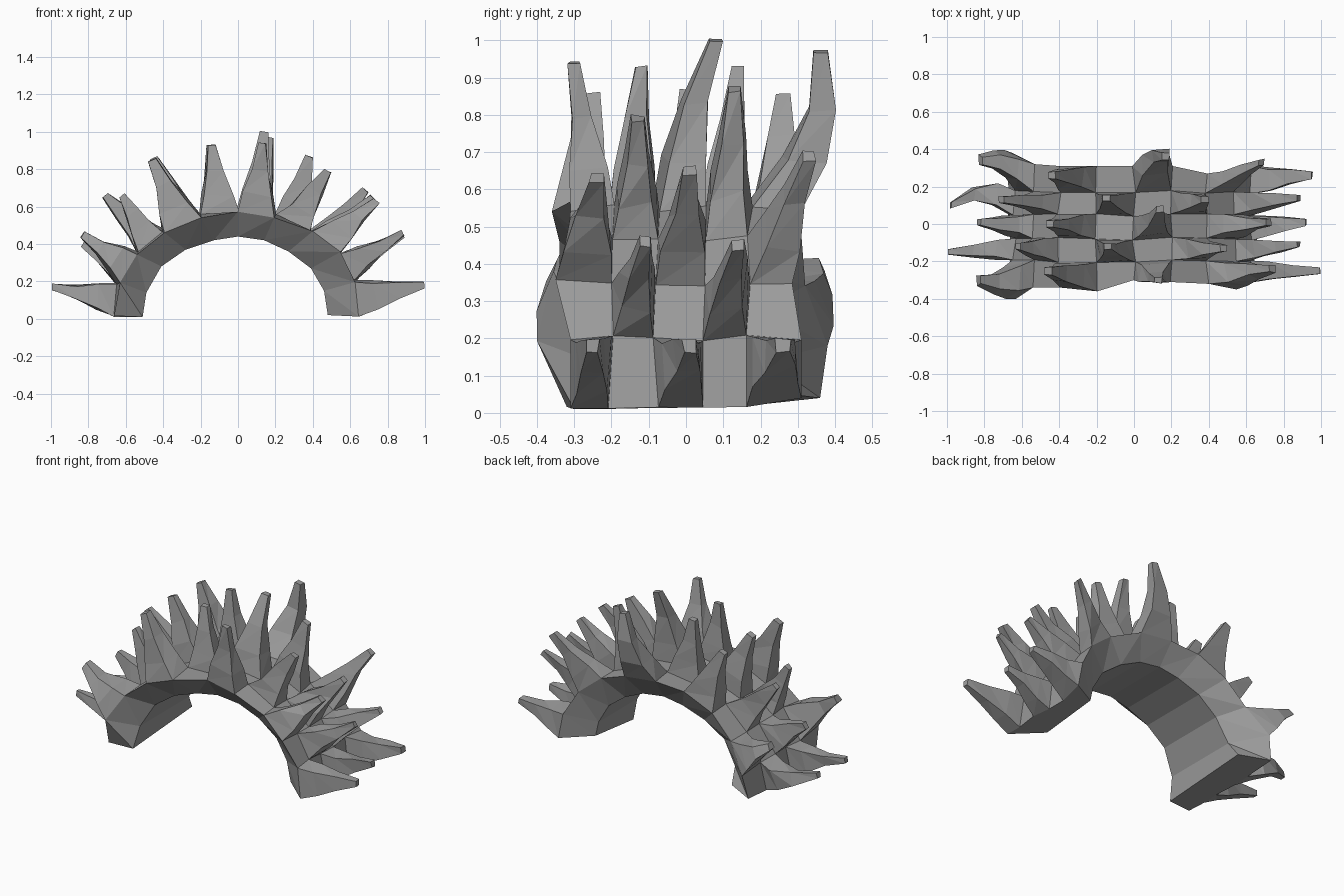
import bpy
import random
from mathutils import Vector

random.seed(4)
cube = bpy.data.objects.get("Cube")
if cube:
    bpy.data.objects.remove(cube)

stone = bpy.data.materials.new("stone grey")
stone.use_nodes = True
GREY = (0.33, 0.33, 0.33, 1)
stone.diffuse_color = GREY
stone.node_tree.nodes["Principled BSDF"].inputs["Base Color"].default_value = GREY


def make(name, verts, faces):
    mesh = bpy.data.meshes.new(name)
    mesh.from_pydata(verts, [], faces)
    mesh.materials.append(stone)
    obj = bpy.data.objects.new(name, mesh)
    bpy.context.collection.objects.link(obj)
    return obj


# Arch profile, from the right foot round to the left foot
outer = [(0.65, 0.02), (0.62, 0.2), (0.54, 0.35), (0.39, 0.47), (0.2, 0.55), (0, 0.575),
         (-0.2, 0.55), (-0.4, 0.47), (-0.54, 0.35), (-0.64, 0.19), (-0.67, 0.02)]
inner = [(0.48, 0.02), (0.46, 0.15), (0.39, 0.27), (0.27, 0.36), (0.14, 0.42), (0, 0.44),
         (-0.13, 0.42), (-0.28, 0.37), (-0.41, 0.28), (-0.49, 0.14), (-0.51, 0.01)]
lanes = [-0.2, -0.08, 0.045, 0.17]
# Uneven front and back rims of the outer surface, and of the narrower underside
front_rim = [-0.31, -0.31, -0.35, -0.32, -0.31, -0.3, -0.36, -0.34, -0.34, -0.4, -0.32]
back_rim = [0.31, 0.31, 0.285, 0.27, 0.31, 0.31, 0.31, 0.31, 0.32, 0.38, 0.36]
under_front = [-0.17, -0.18, -0.18, -0.18, -0.19, -0.2, -0.21, -0.22, -0.23, -0.26, -0.3]
under_back = [0.2, 0.2, 0.2, 0.21, 0.22, 0.22, 0.22, 0.22, 0.21, 0.22, 0.28]
last = len(lanes) + 1
end = len(outer) - 1

# Slightly uneven outer grid, the feet lifting a little at the back
grid = []
for i, (x, z) in enumerate(outer):
    ring = []
    for y in [front_rim[i]] + lanes + [back_rim[i]]:
        dx, dy, dz = (random.uniform(-0.01, 0.01) for _ in range(3))
        dy = dy if y in lanes else 0
        if i in (0, end):
            dz = 0.02 if y == back_rim[i] else abs(dz) - 0.01
        ring.append(Vector((x + dx, y + dy, z + dz)))
    grid.append(ring)

# Arch band: outer cells, smooth underside, slanted side walls and feet
verts, faces = [], []
for i, (x, z) in enumerate(inner):
    lift = 0.04 if i in (0, end) else 0
    verts += grid[i] + [Vector((x, under_front[i], z)), Vector((x, under_back[i], z + lift))]
row = last + 3


def vid(i, j):
    return i * row + j


for i in range(end):
    for j in range(last):
        if (i + j) % 2:
            faces.append((vid(i, j), vid(i, j + 1), vid(i + 1, j + 1), vid(i + 1, j)))
    a, b = last + 1, last + 2
    faces.append((vid(i, a), vid(i + 1, a), vid(i + 1, b), vid(i, b)))
    faces.append((vid(i, 0), vid(i + 1, 0), vid(i + 1, a)))
    faces.append((vid(i, 0), vid(i + 1, a), vid(i, a)))
    faces.append((vid(i, b), vid(i + 1, b), vid(i + 1, last)))
    faces.append((vid(i, b), vid(i + 1, last), vid(i, last)))
faces.append([vid(0, j) for j in range(last, -1, -1)] + [vid(0, last + 1), vid(0, last + 2)])
faces.append([vid(end, j) for j in range(last + 1)] + [vid(end, last + 2), vid(end, last + 1)])
make("arch_band", verts, faces)

# Spike tips on every other cell, one list for each row
tips = [
    [(0.995, -0.25, 0.18), (0.92, 0.01, 0.18), (0.95, 0.26, 0.18)],
    [(0.88, -0.11, 0.46), (0.88, 0.14, 0.45)],
    [(0.74, -0.24, 0.63), (0.72, 0.01, 0.65), (0.68, 0.33, 0.69)],
    [(0.48, -0.13, 0.79), (0.38, 0.13, 0.87)],
    [(0.13, -0.3, 0.94), (0.14, 0.08, 1.0), (0.17, 0.36, 0.97)],
    [(-0.14, -0.12, 0.93), (-0.15, 0.14, 0.93)],
    [(-0.46, -0.25, 0.85), (-0.45, 0, 0.86), (-0.44, 0.26, 0.85)],
    [(-0.62, -0.12, 0.66), (-0.71, 0.13, 0.66)],
    [(-0.83, -0.3, 0.45), (-0.83, 0.01, 0.4), (-0.82, 0.34, 0.4)],
    [(-0.995, -0.15, 0.17), (-0.98, 0.1, 0.17)],
]
# Sideways bends of the crooked spikes, keyed by row and lane
bends = {(8, 0): -0.02, (8, 4): 0.03, (9, 3): 0.06, (4, 4): 0.05, (4, 2): -0.02}
stages = [(0.28, 0.72), (0.62, 0.42), (1.0, 0.2)]


def spike(name, corners, tip, bend):
    base = sum(corners, Vector()) / 4
    pts = list(corners)
    for t, size in stages:
        centre = base.lerp(tip, t) + Vector((0, bend * 4 * t * (1 - t), 0))
        scale = Vector((size, size ** 0.8, size))
        for c in corners:
            wobble = Vector([random.uniform(-1, 1) for _ in range(3)]) * 0.012 * (1.2 - t)
            pts.append(centre + (c - base) * scale + wobble)
    sides = []
    for s in range(len(stages)):
        for k in range(4):
            a, b = 4 * s + k, 4 * s + (k + 1) % 4
            sides += [(a, b, b + 4), (a, b + 4, a + 4)]
    top = 4 * len(stages)
    make(name, pts, sides + [tuple(range(top, top + 4))])


for i, row_tips in enumerate(tips):
    for n, tip in enumerate(row_tips):
        j = 2 * n + i % 2
        quad = [grid[i][j], grid[i][j + 1], grid[i + 1][j + 1], grid[i + 1][j]]
        spike(f"spike_row_{i + 1}_{n + 1}", quad, Vector(tip), bends.get((i, j), 0))
